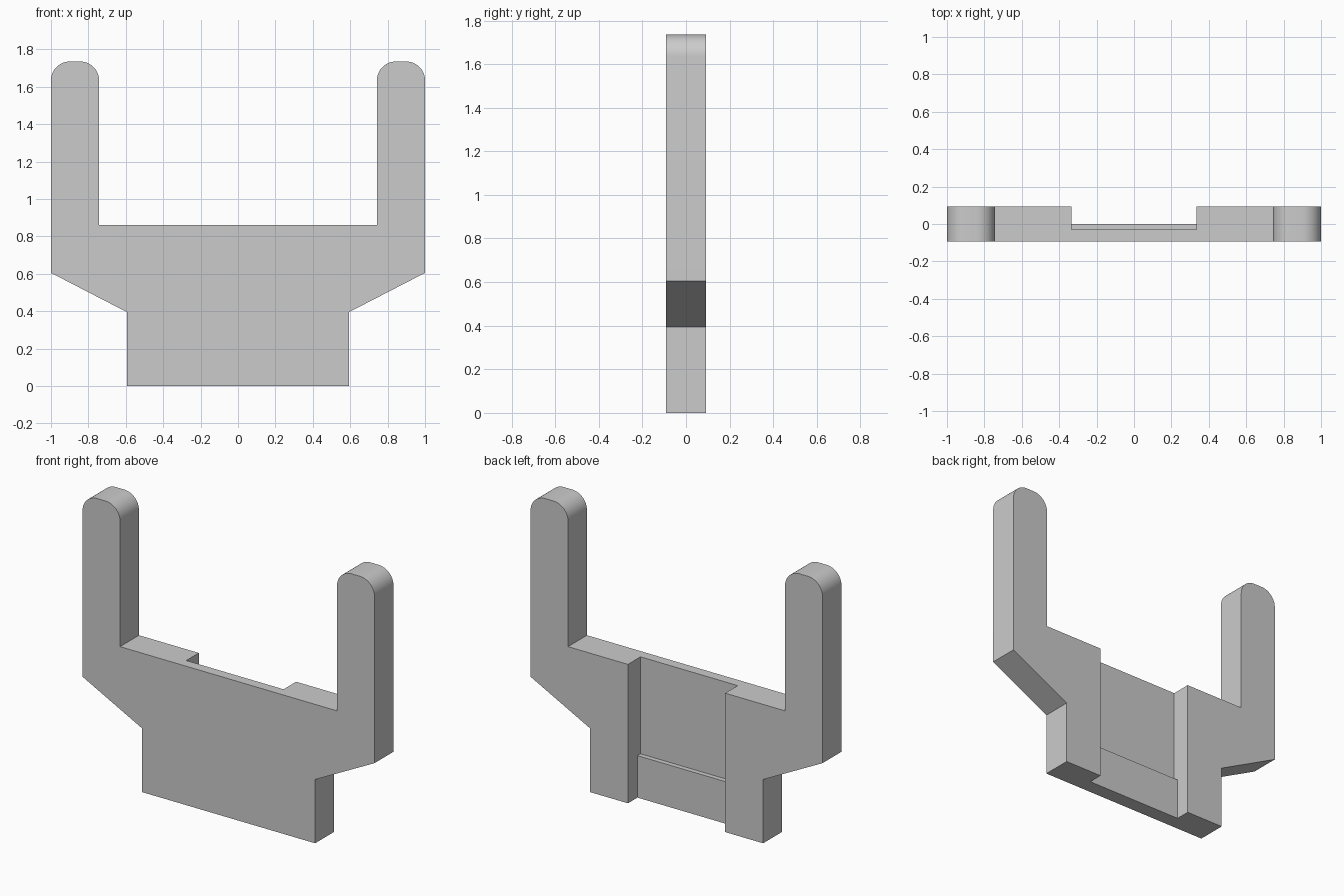
import bpy
import bmesh
import math
from mathutils import Vector

cube = bpy.data.objects.get("Cube")
if cube:
    bpy.data.objects.remove(cube, do_unlink=True)

HALF_DEPTH = 0.0925
TOP = 1.735
RADIUS = 0.1

grey = bpy.data.materials.new("light_grey")
grey.use_nodes = True
colour = (0.6, 0.6, 0.6, 1)
grey.diffuse_color = colour
grey.node_tree.nodes["Principled BSDF"].inputs["Base Color"].default_value = colour


def prism(name, points, direction):
    """Extrude a closed outline along a direction."""
    bm = bmesh.new()
    face = bm.faces.new([bm.verts.new(p) for p in points])
    extruded = bmesh.ops.extrude_face_region(bm, geom=[face])
    moved = [v for v in extruded["geom"] if isinstance(v, bmesh.types.BMVert)]
    bmesh.ops.translate(bm, verts=moved, vec=Vector(direction))
    bmesh.ops.recalc_face_normals(bm, faces=bm.faces)
    mesh = bpy.data.meshes.new(name)
    bm.to_mesh(mesh)
    bm.free()
    mesh.materials.append(grey)
    obj = bpy.data.objects.new(name, mesh)
    bpy.context.collection.objects.link(obj)
    return obj


def corner(cx, start, steps=12):
    """Quarter circle for a rounded prong tip."""
    angles = [start + math.pi / 2 * i / steps for i in range(steps + 1)]
    return [(cx + RADIUS * math.cos(a), TOP - RADIUS + RADIUS * math.sin(a))
            for a in angles]


# Fork-shaped plate: right half of the outline, then mirrored
half = [(0.593, 0), (0.593, 0.395), (1, 0.605)]
half += corner(1 - RADIUS, 0) + corner(0.743 + RADIUS, math.pi / 2)
half += [(0.743, 0.86)]
outline = half + [(-x, z) for x, z in reversed(half)]
plate = prism("forked_plate", [(x, -HALF_DEPTH, z) for x, z in outline],
              (0, 2 * HALF_DEPTH, 0))

# Stepped channel cut into the back
step = [(0, -0.1), (0, 0.26), (-0.03, 0.26), (-0.03, 1), (0.2, 1), (0.2, -0.1)]
cutter = prism("channel_cutter", [(-0.333, y, z) for y, z in step], (0.666, 0, 0))
cutter.hide_render = True
cut = plate.modifiers.new("back_channel", 'BOOLEAN')
cut.operation = 'DIFFERENCE'
cut.solver = 'EXACT'
cut.object = cutter

bpy.ops.object.select_all(action='DESELECT')
plate.select_set(True)
bpy.context.view_layer.objects.active = plate
bpy.ops.object.modifier_apply(modifier=cut.name)
bpy.data.objects.remove(cutter, do_unlink=True)

# Smooth prong tips, sharp edges elsewhere
bpy.ops.object.shade_smooth_by_angle(angle=math.radians(25))
